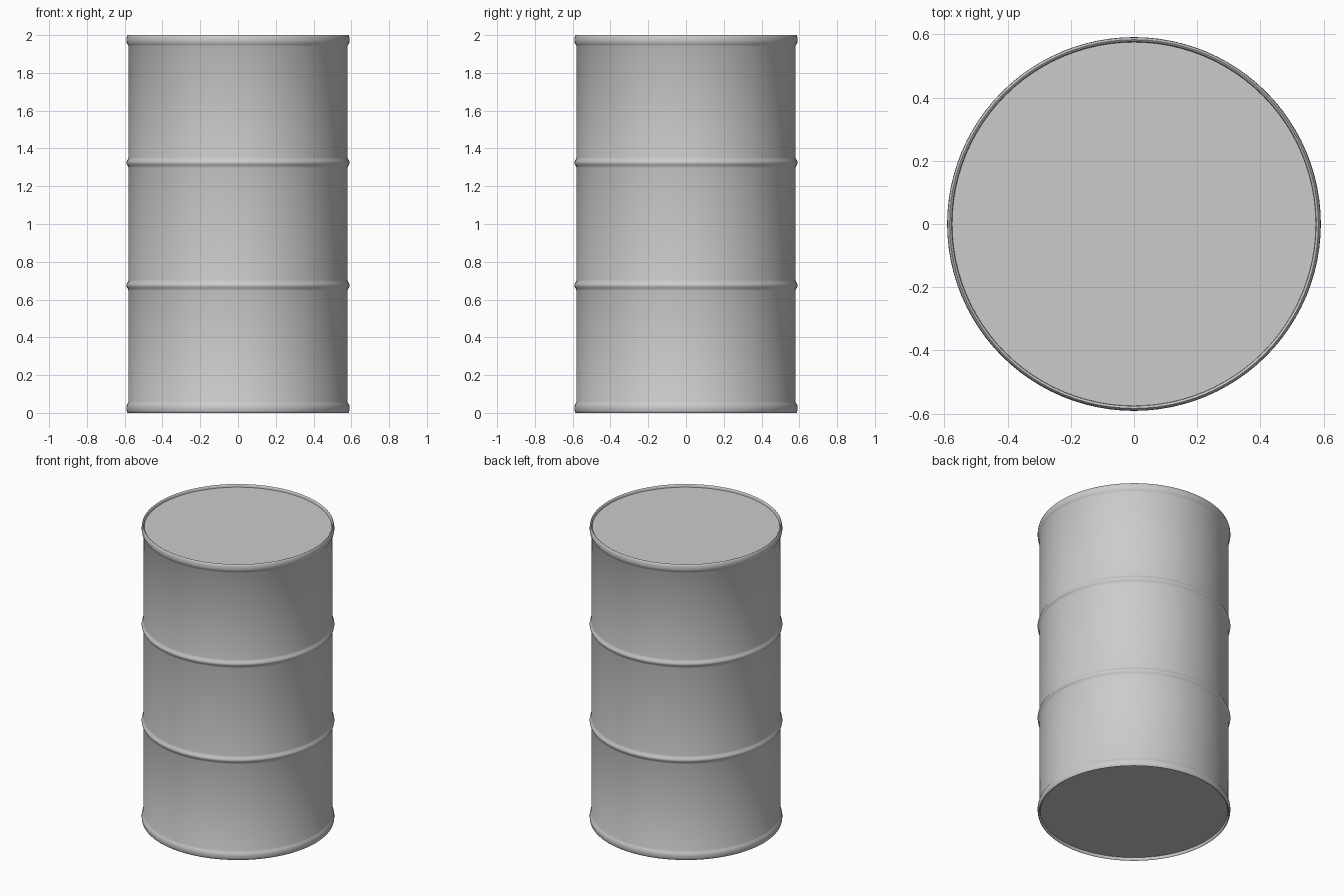
import bpy, bmesh, math

if "Cube" in bpy.data.objects:
    bpy.data.objects.remove(bpy.data.objects["Cube"])

SEGMENTS = 96
BODY_R = 0.58
BULGE = 0.011


def lathe(name, profile):
    """Revolve an (r, z) profile round z; end points on the axis close it."""
    bm = bmesh.new()
    verts = [bm.verts.new((r, 0, z)) for r, z in profile]
    edges = [bm.edges.new(pair) for pair in zip(verts, verts[1:])]
    bmesh.ops.spin(bm, geom=verts + edges, cent=(0, 0, 0), axis=(0, 0, 1),
                   angle=math.tau, steps=SEGMENTS, use_merge=False)
    bmesh.ops.remove_doubles(bm, verts=bm.verts, dist=0.0002)
    bmesh.ops.recalc_face_normals(bm, faces=bm.faces)
    mesh = bpy.data.meshes.new(name)
    bm.to_mesh(mesh)
    bm.free()
    obj = bpy.data.objects.new(name, mesh)
    bpy.context.collection.objects.link(obj)
    bpy.context.view_layer.objects.active = obj
    obj.select_set(True)
    bpy.ops.object.shade_smooth_by_angle(angle=math.radians(40))
    obj.select_set(False)
    return obj


def hoop(z, half=0.028, steps=8):
    """Rounded rolling hoop, from bottom to top."""
    return [(BODY_R + BULGE * 0.5 * (1 + math.cos(math.pi * t)), z + half * t)
            for t in (i * 2 / steps - 1 for i in range(steps + 1))]


# Rolled rim and recessed lid, listed from the wall to the centre
rim = [(BODY_R, 0.058), (0.583, 0.052), (0.589, 0.042), (0.591, 0.030),
       (0.590, 0.014), (0.587, 0.004), (0.583, 0.0), (0.579, 0.002),
       (0.576, 0.007), (0.575, 0.018), (0, 0.018)]

bottom = rim[::-1]
top = [(r, 2 - z) for r, z in rim]

# Drum shell with two hoops
lathe("drum", bottom + hoop(0.675) + hoop(1.325) + top)
